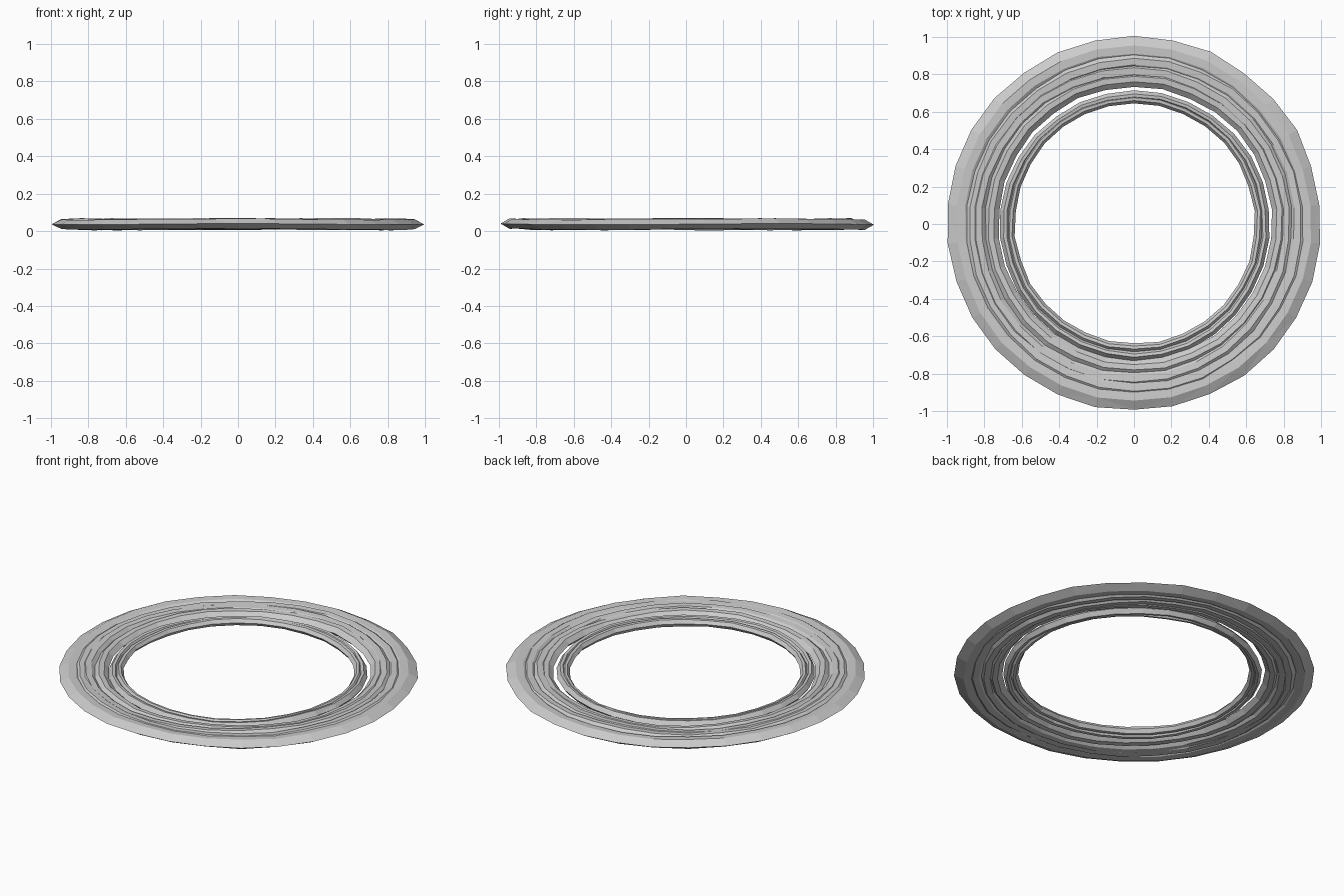
import bpy, bmesh, math, random

if "Cube" in bpy.data.objects:
    bpy.data.objects.remove(bpy.data.objects["Cube"])

random.seed(4)
SEG = 30


def strand(name, r_in, r_out, height, wobble, phase, z_mid=0.037, lobes=3):
    """Closed, faceted band with a flattened lozenge section that drifts round the ring."""
    bm = bmesh.new()
    rings = []
    for i in range(SEG):
        a = 2 * math.pi * (i + 0.5) / SEG
        drift = wobble * math.sin(a + phase) + random.uniform(-1, 1) * 0.003
        mid = (r_in + r_out) / 2 + drift
        half = (r_out - r_in) / 2 * random.uniform(0.93, 1.05)
        zc = z_mid + 0.003 * math.sin(lobes * a + phase)
        h = height / 2 * random.uniform(0.88, 1.05)
        # outer edge, sloping top, inner edge, sloping underside
        section = [(half, 0.0), (0.25 * half, h), (-0.4 * half, h * 0.9),
                   (-half, 0.0), (-0.4 * half, -h * 0.9), (0.25 * half, -h)]
        rings.append([bm.verts.new(((mid + dr) * math.cos(a),
                                    (mid + dr) * math.sin(a), max(zc + dz, 0)))
                      for dr, dz in section])
    n = len(rings[0])
    for i in range(SEG):
        p, q = rings[i], rings[(i + 1) % SEG]
        for k in range(n):
            m = (k + 1) % n
            bm.faces.new((p[k], q[k], q[m], p[m]))
    bmesh.ops.triangulate(bm, faces=bm.faces[:])
    bmesh.ops.recalc_face_normals(bm, faces=bm.faces[:])
    mesh = bpy.data.meshes.new(name)
    bm.to_mesh(mesh)
    bm.free()
    ob = bpy.data.objects.new(name, mesh)
    bpy.context.collection.objects.link(ob)
    return ob


# Nested, overlapping coils from the rim inwards
strand("outer_coil", 0.865, 1.0, 0.056, 0.003, 0.0)
strand("second_coil", 0.82, 0.93, 0.060, 0.008, 2.0, lobes=4)
strand("third_coil", 0.775, 0.88, 0.060, 0.010, 4.2)
strand("fourth_coil", 0.73, 0.82, 0.056, 0.008, 1.0, lobes=5)
# Loose inner coils, leaving narrow gaps
strand("inner_coil", 0.67, 0.72, 0.050, 0.009, 2.6, lobes=4)
strand("innermost_coil", 0.642, 0.69, 0.046, 0.005, 1.2)
